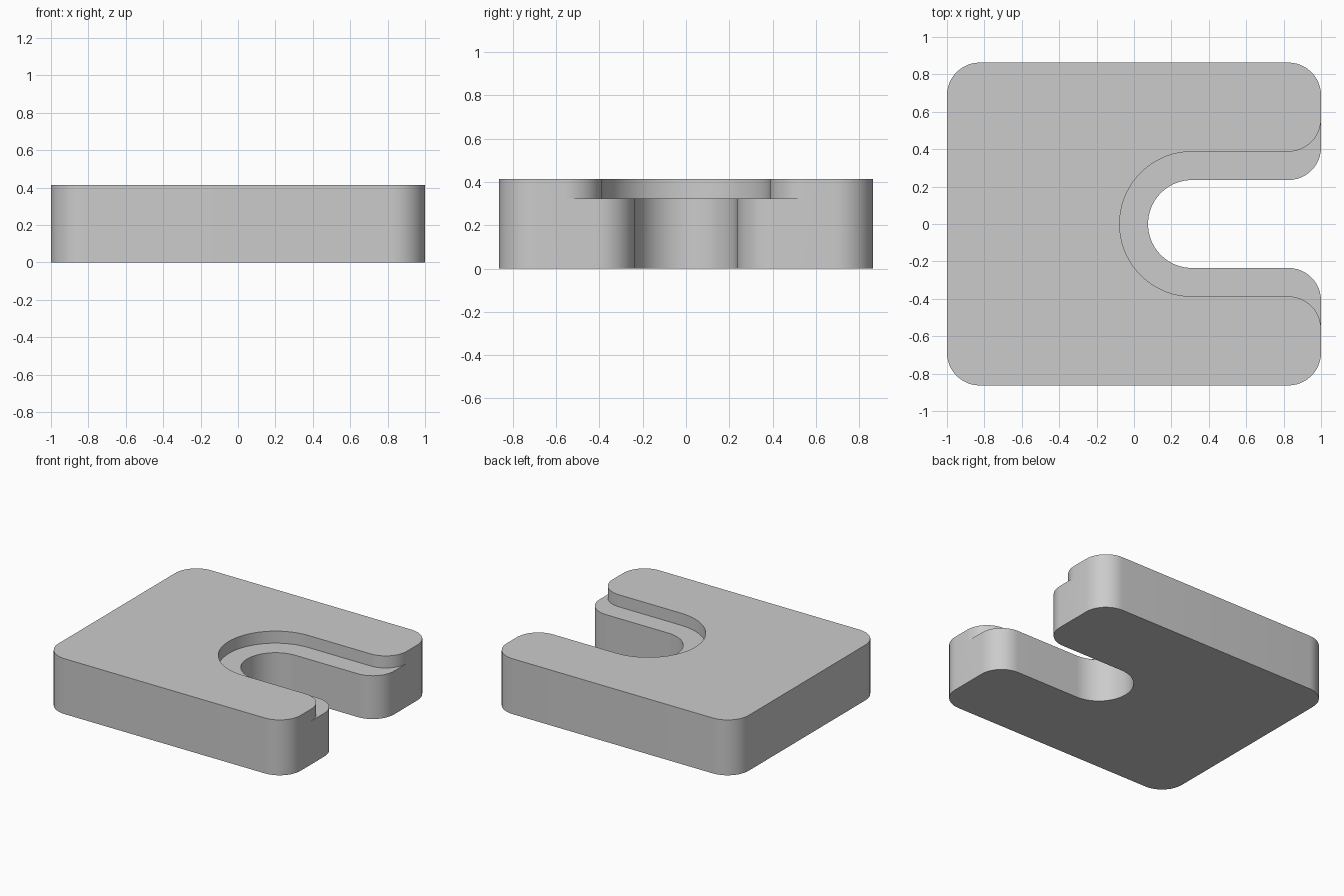
import bpy, bmesh, math

old = bpy.data.objects.get("Cube")
if old:
    bpy.data.objects.remove(old, do_unlink=True)

HALF_Y, CORNER = 0.863, 0.175
SLOT_X, SLOT_R, STEP_R = 0.31, 0.235, 0.387
LEDGE_Z, TOP_Z = 0.323, 0.413


def arc(cx, cy, r, start, end, steps):
    angles = [math.radians(start + (end - start) * i / steps) for i in range(steps + 1)]
    return [(cx + r * math.cos(a), cy + r * math.sin(a)) for a in angles]


def outline(slot_r):
    """Counter-clockwise rounded plate with a round-ended slot open at +x."""
    inner, outer = 1 - CORNER, HALF_Y - CORNER
    tip = slot_r + CORNER
    join = STEP_R + CORNER
    return (arc(inner, outer, CORNER, 0, 90, 12)
            + arc(-inner, outer, CORNER, 90, 180, 12)
            + arc(-inner, -outer, CORNER, 180, 270, 12)
            + arc(inner, -outer, CORNER, 270, 360, 12)
            + [(1, -join)]
            + arc(inner, -tip, CORNER, 0, 90, 12)
            + arc(SLOT_X, 0, slot_r, 270, 90, 36)
            + arc(inner, tip, CORNER, -90, 0, 12)
            + [(1, join)])


bm = bmesh.new()
cache = {}


def vert(x, y, z):
    key = (round(x, 4), round(y, 4), round(z, 4))
    if key not in cache:
        cache[key] = bm.verts.new(key)
    return cache[key]


def face(verts):
    distinct = list(dict.fromkeys(verts))
    if len(distinct) > 2:
        bm.faces.new(distinct)


# Rings from the base, up the slot, across the ledge and up to the top
lower, upper = outline(SLOT_R), outline(STEP_R)
rings = [[vert(x, y, z) for x, y in pts]
         for pts, z in ((lower, 0), (lower, LEDGE_Z), (upper, LEDGE_Z), (upper, TOP_Z))]
for a, b in zip(rings, rings[1:]):
    for i in range(len(a)):
        j = (i + 1) % len(a)
        face([a[i], a[j], b[j], b[i]])
face(rings[0][::-1])
face(rings[-1])

mesh = bpy.data.meshes.new("slotted_plate")
bm.to_mesh(mesh)
bm.free()
plate = bpy.data.objects.new("slotted_plate", mesh)
bpy.context.collection.objects.link(plate)

# Plain grey finish
grey = bpy.data.materials.new("light_grey")
grey.use_nodes = True
colour = (0.6, 0.6, 0.6, 1)
grey.diffuse_color = colour
grey.node_tree.nodes["Principled BSDF"].inputs["Base Color"].default_value = colour
mesh.materials.append(grey)

# Smooth rounds with sharp rims
bpy.ops.object.select_all(action="DESELECT")
plate.select_set(True)
bpy.context.view_layer.objects.active = plate
bpy.ops.object.shade_smooth_by_angle(angle=math.radians(30))
